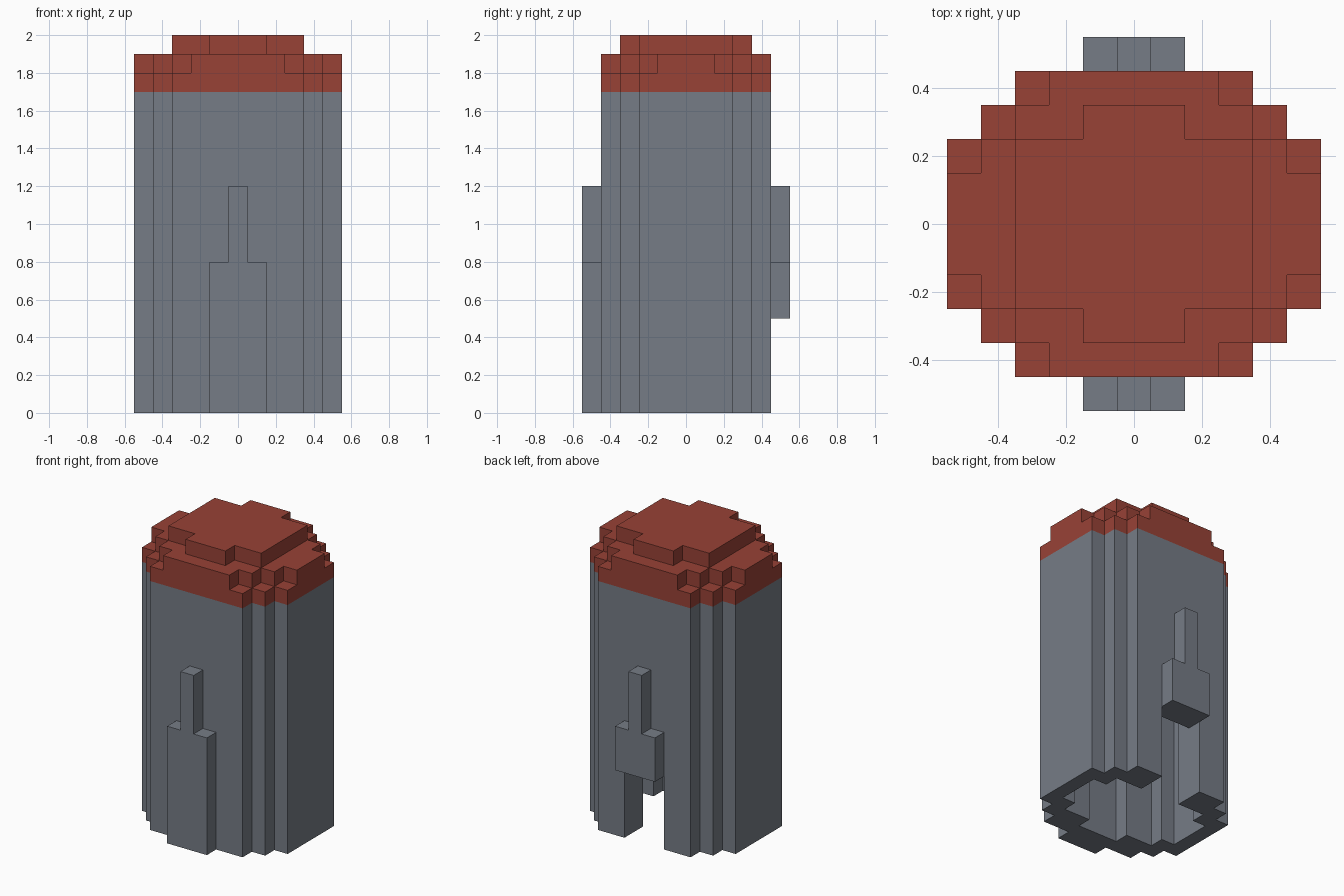
import bpy, bmesh
from mathutils import Vector

if "Cube" in bpy.data.objects:
    bpy.data.objects.remove(bpy.data.objects["Cube"], do_unlink=True)


def make_material(name, rgb):
    mat = bpy.data.materials.new(name)
    mat.use_nodes = True
    mat.diffuse_color = (*rgb, 1)
    mat.node_tree.nodes["Principled BSDF"].inputs["Base Color"].default_value = (*rgb, 1)
    return mat


stone = make_material("stone_grey", (0.181, 0.202, 0.238))
brick = make_material("roof_red", (0.314, 0.054, 0.037))


def stepped_outline(steps):
    """Closed four-way symmetric staircase outline from (half x, half y) rectangles."""
    quad = []
    for i, (x, y) in enumerate(steps):
        if i:
            quad.append((x, steps[i - 1][1]))
        quad.append((x, y))
    back = quad + [(-x, y) for x, y in reversed(quad)]
    return back + [(-x, -y) for x, y in back]


def prism(name, points, direction, mat):
    """Extrude a planar outline of 3D points along a direction."""
    bm = bmesh.new()
    face = bm.faces.new([bm.verts.new(p) for p in points])
    new = bmesh.ops.extrude_face_region(bm, geom=[face])["geom"]
    bmesh.ops.translate(bm, vec=Vector(direction),
                        verts=[v for v in new if isinstance(v, bmesh.types.BMVert)])
    bmesh.ops.recalc_face_normals(bm, faces=bm.faces)
    mesh = bpy.data.meshes.new(name)
    bm.to_mesh(mesh)
    bm.free()
    mesh.materials.append(mat)
    obj = bpy.data.objects.new(name, mesh)
    bpy.context.collection.objects.link(obj)
    return obj


def layer(name, steps, z0, z1, mat):
    return prism(name, [(x, y, z0) for x, y in stepped_outline(steps)], (0, 0, z1 - z0), mat)


def fin(name, bottom, y0):
    """Wide plate with a narrow upright on top, 0.1 deep."""
    half = [(0.15, bottom), (0.15, 0.8), (0.05, 0.8), (0.05, 1.2)]
    outline = half + [(-x, z) for x, z in reversed(half)]
    return prism(name, [(x, y0, z) for x, z in outline], (0, 0.1, 0), stone)


def cut(target, cutter):
    cutter.hide_render = True
    mod = target.modifiers.new("cut", "BOOLEAN")
    mod.operation, mod.solver, mod.object = "DIFFERENCE", "EXACT", cutter
    bpy.context.view_layer.objects.active = target
    bpy.ops.object.modifier_apply(modifier=mod.name)
    bpy.data.objects.remove(cutter, do_unlink=True)


# Hollow tower wall with a doorway at the back
wall = layer("tower_wall", [(0.55, 0.25), (0.45, 0.35), (0.35, 0.45)], 0, 1.7, stone)
cut(wall, layer("room_cutter", [(0.45, 0.15), (0.35, 0.25), (0.15, 0.35)], -0.1, 1.8, stone))
cut(wall, prism("door_cutter", [(-0.15, 0.3, -0.1), (0.15, 0.3, -0.1),
                                (0.15, 0.6, -0.1), (-0.15, 0.6, -0.1)], (0, 0, 0.6), stone))

# Front buttress and the hood above the back doorway
fin("front_buttress", 0, -0.55)
fin("door_hood", 0.5, 0.45)

# Stepped roof
layer("roof_base", [(0.55, 0.25), (0.45, 0.35), (0.35, 0.45)], 1.7, 1.8, brick)
layer("roof_middle", [(0.55, 0.15), (0.45, 0.25), (0.35, 0.35), (0.25, 0.45)], 1.8, 1.9, brick)
layer("roof_top", [(0.35, 0.25), (0.15, 0.35)], 1.9, 2.0, brick)
